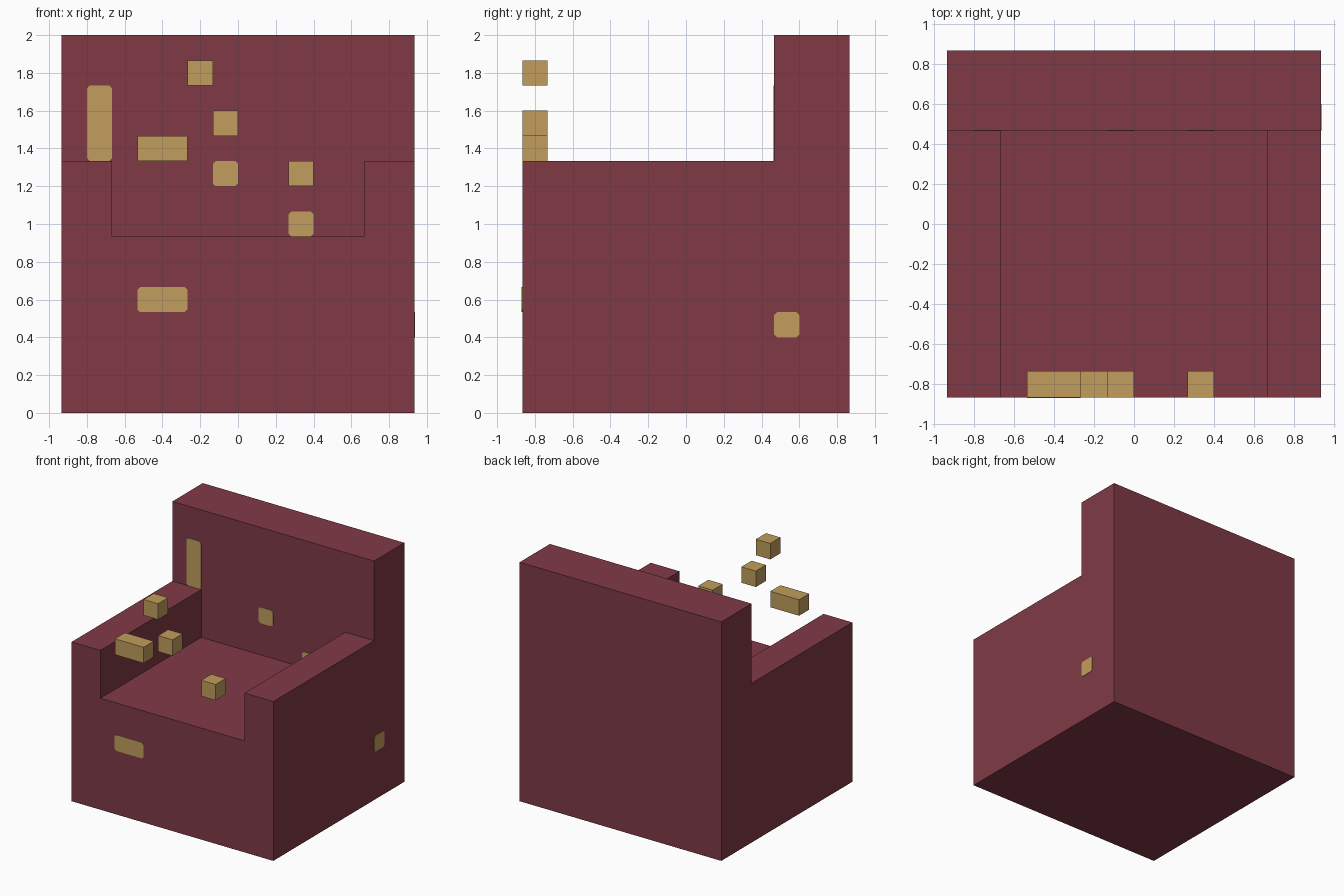
import bpy
import bmesh
from mathutils import Vector

cube = bpy.data.objects.get("Cube")
if cube:
    bpy.data.objects.remove(cube, do_unlink=True)

U = 2 / 15  # one block unit; the chair is 14 x 13 x 15 units


def material(name, rgb):
    linear = [(c / 255 / 12.92) if c < 11 else ((c / 255 + 0.055) / 1.055) ** 2.4 for c in rgb]
    mat = bpy.data.materials.new(name)
    mat.use_nodes = True
    mat.diffuse_color = (*linear, 1)
    mat.node_tree.nodes["Principled BSDF"].inputs["Base Color"].default_value = (*linear, 1)
    return mat


red = material("dark red fabric", (128, 58, 70))
gold = material("gold", (193, 157, 92))


def box(name, low, high, mat, corner_axis=None):
    """Box between two corners; corner_axis clips the corners around that axis."""
    low, high = Vector(low), Vector(high)
    bm = bmesh.new()
    bmesh.ops.create_cube(bm, size=1)
    for v in bm.verts:
        v.co = Vector([(c + 0.5) * (h - l) + l for c, l, h in zip(v.co, low, high)])
    if corner_axis is not None:
        edges = [e for e in bm.edges
                 if abs((e.verts[0].co - e.verts[1].co).normalized()[corner_axis]) > 0.9]
        bmesh.ops.bevel(bm, geom=edges, offset=0.015, segments=1, affect='EDGES')
    mesh = bpy.data.meshes.new(name)
    bm.to_mesh(mesh)
    bm.free()
    mesh.materials.append(mat)
    obj = bpy.data.objects.new(name, mesh)
    bpy.context.collection.objects.link(obj)
    return obj


def cut(target, cutter):
    """Subtract the cutter from the target and remove it."""
    cutter.hide_render = True
    mod = target.modifiers.new("cut", 'BOOLEAN')
    mod.operation, mod.solver, mod.object = 'DIFFERENCE', 'EXACT', cutter
    bpy.context.view_layer.objects.active = target
    bpy.ops.object.modifier_apply(modifier=mod.name)
    bpy.data.objects.remove(cutter, do_unlink=True)


# Armchair body: a block with the space above the arms and the seat cut away
X, Y, BACK = 7 * U, 6.5 * U, 3.5 * U
ARM, SEAT = 10 * U, 7 * U
body = box("armchair_body", (-X, -Y, 0), (X, Y, 2), red)
cut(body, box("arm_cutter", (-2, -2, ARM), (2, BACK, 3), red))
cut(body, box("seat_cutter", (-5 * U, -2, SEAT), (5 * U, BACK, 3), red))

# Floating gold blocks along the front: x start, z start, width in units
for i, (x, z, w) in enumerate([(-2, 13, 1), (-1, 11, 1), (-4, 10, 2), (2, 9, 1)]):
    box(f"floating_block_{i + 1}", (x * U, -Y, z * U), ((x + w) * U, -Y + U, (z + 1) * U), gold)

# Flat gold patches facing forward: name, surface y, x, z, width, height
T = 0.003
for name, y, x, z, w, h in [
    ("backrest_tall_patch", BACK, -6, 10, 1, 3),
    ("backrest_middle_patch", BACK, -1, 9, 1, 1),
    ("backrest_low_patch", BACK, 2, 7, 1, 1),
    ("front_patch", -Y, -4, 4, 2, 1),
]:
    box(name, (x * U, y - T, z * U), ((x + w) * U, y + T, (z + h) * U), gold, 1)

# Patch on the left side
box("left_side_patch", (X - T, BACK, 3 * U), (X + T, BACK + U, 4 * U), gold, 0)
